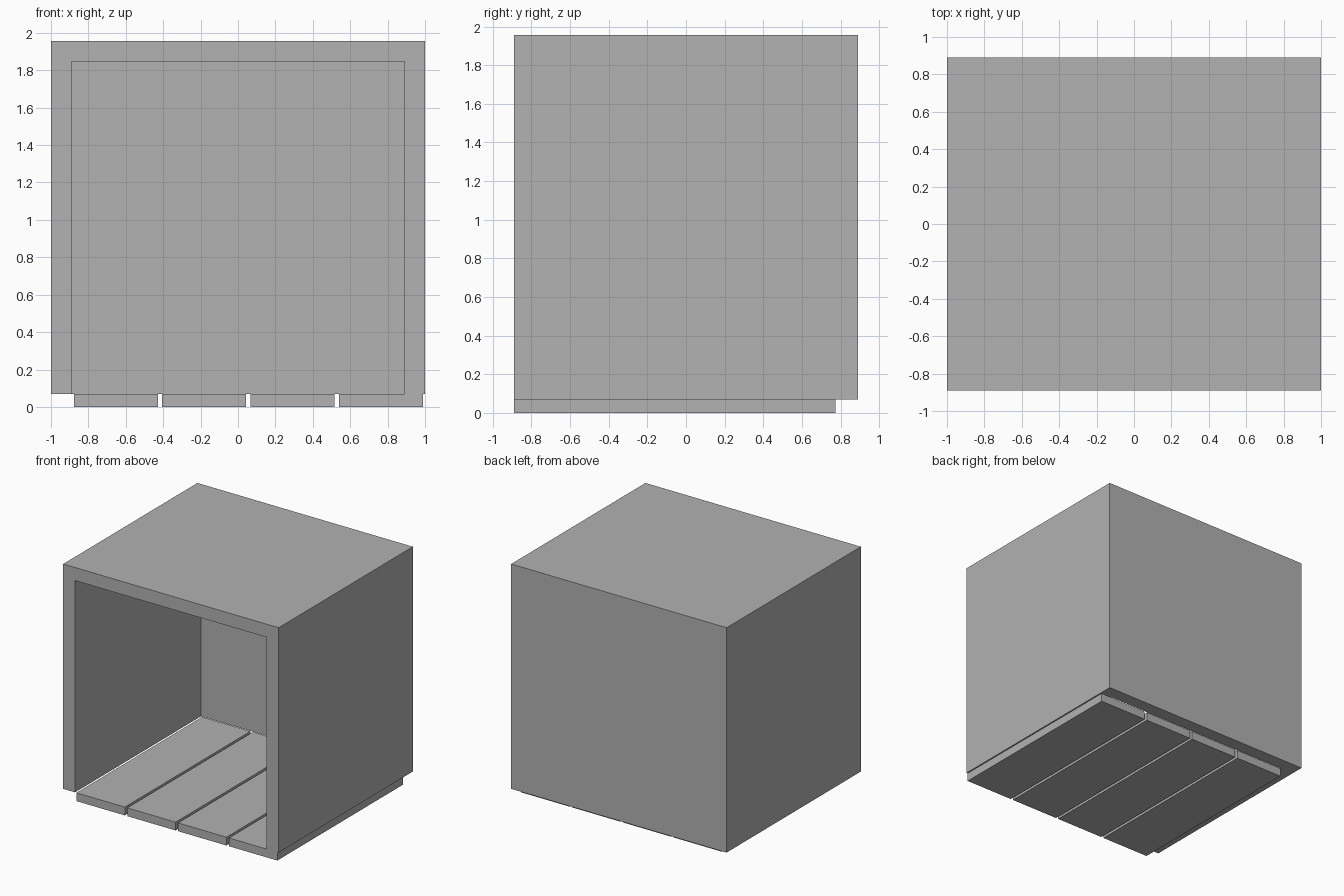
import bpy

cube = bpy.data.objects.get("Cube")
if cube:
    bpy.data.objects.remove(cube, do_unlink=True)

# Single flat colour
grey = bpy.data.materials.new("mid_grey")
grey.use_nodes = True
colour = (0.445, 0.445, 0.445, 1)
grey.diffuse_color = colour
grey.node_tree.nodes["Principled BSDF"].inputs["Base Color"].default_value = colour


def box(name, low, high):
    """Box between two opposite corners."""
    centre = [(a + b) / 2 for a, b in zip(low, high)]
    bpy.ops.mesh.primitive_cube_add(size=1, location=centre)
    obj = bpy.context.object
    obj.name = obj.data.name = name
    obj.scale = [b - a for a, b in zip(low, high)]
    bpy.ops.object.transform_apply(location=False, rotation=False, scale=True)
    obj.data.materials.append(grey)
    return obj


WALL = 0.11      # thickness of sides, roof and back
DEPTH = 0.89     # half depth of the shell
BASE = 0.07      # underside of the shell, top of the planks
TOP = 1.957
BACK = DEPTH - WALL

# Shell: sides, roof and back, open at the front and underneath
shell = box("shell", (-1, -DEPTH, BASE), (1, DEPTH, TOP))
cutter = box("shell_cutter", (-1 + WALL, -DEPTH - 1, BASE - 1),
             (1 - WALL, BACK, TOP - WALL))
cutter.hide_render = True
cut = shell.modifiers.new("opening", "BOOLEAN")
cut.operation = "DIFFERENCE"
cut.solver = "EXACT"
cut.object = cutter
bpy.context.view_layer.objects.active = shell
bpy.ops.object.modifier_apply(modifier=cut.name)
bpy.data.objects.remove(cutter, do_unlink=True)

# Floor planks, set slightly towards the left side
for i in range(4):
    x = -0.877 + i * 0.472
    box(f"floor_plank_{i + 1}", (x, -DEPTH, 0), (x + 0.449, BACK - 0.005, BASE))
